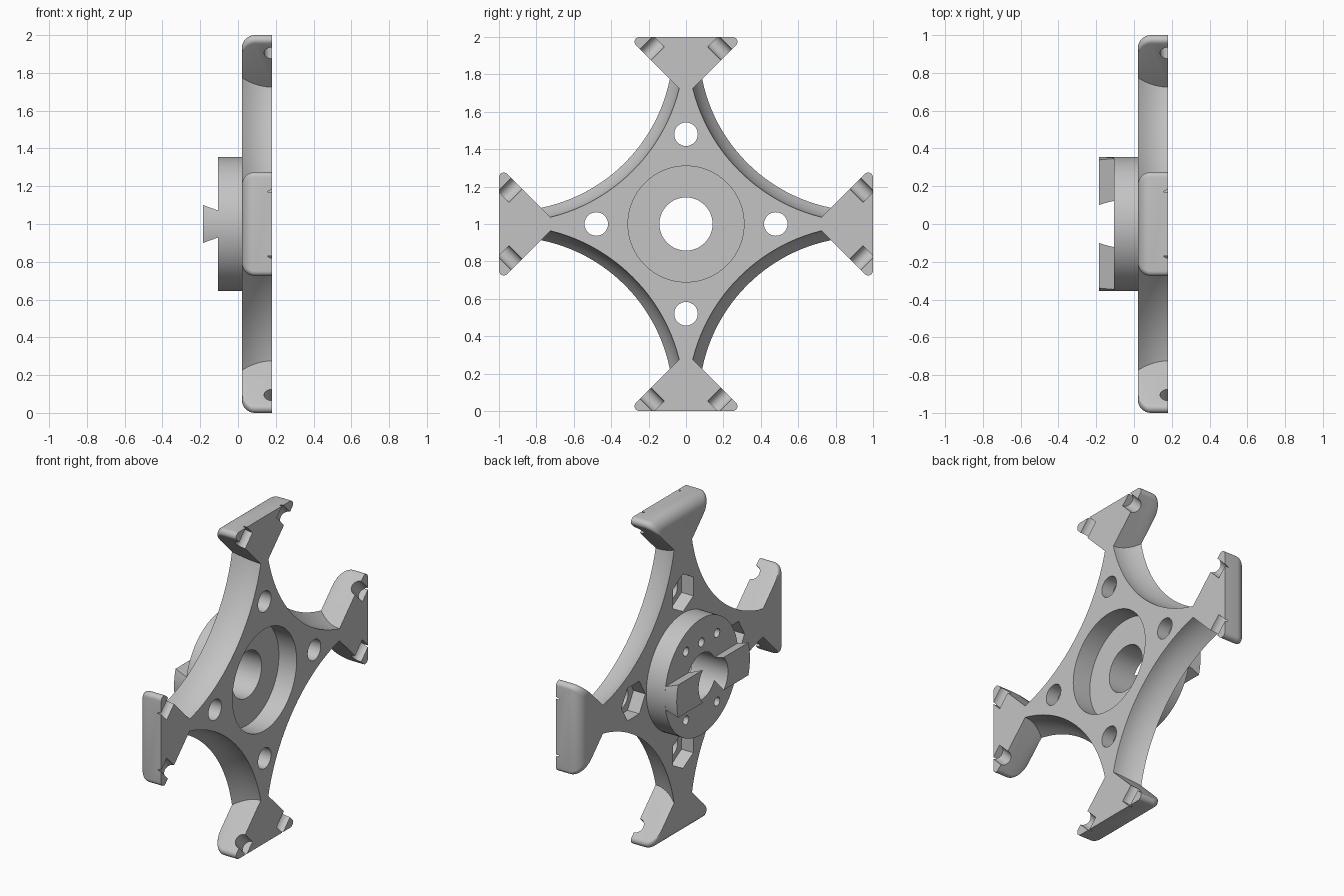
import bpy, bmesh, math
from mathutils import Matrix, Vector

if "Cube" in bpy.data.objects:
    bpy.data.objects.remove(bpy.data.objects["Cube"])

grey = bpy.data.materials.new("light_grey")
grey.use_nodes = True
colour = (0.55, 0.55, 0.55, 1)
grey.diffuse_color = colour
grey.node_tree.nodes["Principled BSDF"].inputs["Base Color"].default_value = colour

BACK, FACE = 0.02, 0.18      # plate thickness along x


def finish(name, bm):
    bmesh.ops.recalc_face_normals(bm, faces=bm.faces)
    mesh = bpy.data.meshes.new(name)
    bm.to_mesh(mesh)
    bm.free()
    mesh.materials.append(grey)
    ob = bpy.data.objects.new(name, mesh)
    bpy.context.collection.objects.link(ob)
    return ob


def loft(name, layers):
    """Solid through (x, outline) layers; outlines hold (y, z) from the centre."""
    bm = bmesh.new()
    rings = [[bm.verts.new((x, y, z + 1)) for y, z in pts] for x, pts in layers]
    for a, b in zip(rings, rings[1:]):
        for i in range(len(a)):
            j = (i + 1) % len(a)
            bm.faces.new((a[i], a[j], b[j], b[i]))
    bm.faces.new(rings[0])
    bm.faces.new(rings[-1])
    return finish(name, bm)


def circle(r, cy=0, cz=0, n=64, start=0.0):
    return [(cy + r * math.cos(start + math.tau * i / n),
             cz + r * math.sin(start + math.tau * i / n)) for i in range(n)]


def disc(name, r, x0, x1, cy=0, cz=0, n=64, start=0.0):
    pts = circle(r, cy, cz, n, start)
    return loft(name, [(x0, pts), (x1, pts)])


def turn(pts, k):
    """Quarter turns about the hub axis."""
    for _ in range(k):
        pts = [(-z, y) for y, z in pts]
    return pts


def combine(target, tool, operation="DIFFERENCE"):
    tool.hide_render = True
    mod = target.modifiers.new("combine", "BOOLEAN")
    mod.operation, mod.solver, mod.object = operation, "EXACT", tool
    bpy.context.view_layer.objects.active = target
    bpy.ops.object.modifier_apply(modifier=mod.name)
    bpy.data.objects.remove(tool)


def smooth(ob):
    bpy.ops.object.select_all(action="DESELECT")
    ob.select_set(True)
    bpy.context.view_layer.objects.active = ob
    bpy.ops.object.shade_smooth_by_angle(angle=math.radians(30))


# Four-armed plate: a square with coved round bites out of its corners
square = [(-0.78, -0.78), (0.78, -0.78), (0.78, 0.78), (-0.78, 0.78)]
body = loft("cross_plate", [(BACK, square), (FACE, square)])
for sy in (-1, 1):
    for sz in (-1, 1):
        layers = []
        for i in range(-1, 10):
            t = i / 8
            radius = 0.941 - 0.06 * (1 - t) ** 2
            layers.append((BACK + t * (FACE - BACK),
                           circle(radius, sy * 0.95, sz * 0.95, 128)))
        combine(body, loft("bite", layers))

# Round hub behind the plate
combine(body, disc("hub", 0.355, -0.105, 0.1, n=96), "UNION")


# Dovetail key across the hub, with ends following the hub rim
def key_outline(half):
    zs = [half * (i / 6 - 1) for i in range(13)]
    right = [(math.sqrt(0.354 ** 2 - z * z), z) for z in zs]
    return right + [(-y, z) for y, z in reversed(right)]


combine(body, loft("dovetail", [(-0.185, key_outline(0.1)),
                                (-0.095, key_outline(0.068))]), "UNION")

# Bore and front recess
combine(body, disc("bore", 0.142, -0.3, 0.3))
combine(body, disc("recess", 0.31, 0.06, 0.3, n=96))

# Bolt holes with hexagonal nut pockets at the back
for k in range(4):
    (cy, cz), = turn([(0.48, 0)], k)
    combine(body, disc("bolt_hole", 0.063, -0.05, 0.3, cy, cz, 32))
    combine(body, disc("nut_pocket", 0.115, -0.05, 0.1, cy, cz, 6, k * math.pi / 2))

# Small blind holes in the hub
for y, z in [(-0.15, 0.21), (0, 0.21), (0.15, 0.21), (-0.15, -0.21), (0.15, -0.21)]:
    combine(body, disc("pin_hole", 0.027, -0.2, -0.03, y, z, 20))
smooth(body)


# Flared pads at the arm ends, filleted along the outer back edge
def pad_outline(inset):
    r = 0.026
    cy, cz = 0.312 - 2.414 * r - inset, 1 - r - inset
    side = [(0.037, 0.725)]
    for i in range(9):
        a = math.radians(-45 + 135 * i / 8)
        side.append((cy + r * math.cos(a), cz + r * math.sin(a)))
    return side + [(-y, z) for y, z in reversed(side)]


FILLET = 0.07
for k, name in enumerate(["top_pad", "right_pad", "bottom_pad", "left_pad"]):
    layers = []
    for i in range(9):
        a = math.pi / 2 * i / 8
        layers.append((BACK + FILLET * (1 - math.cos(a)),
                       turn(pad_outline(FILLET * (1 - math.sin(a))), k)))
    layers.append((FACE, turn(pad_outline(0), k)))
    pad = loft(name, layers)

    # Half-round notches entering each slanted side
    for s in (-1, 1):
        (cy, cz), (ny, nz) = turn([(s * 0.217, 0.905), (s, -1)], k)
        bm = bmesh.new()
        place = (Matrix.Translation((FACE, cy, cz + 1)) @
                 Vector((0, ny, nz)).to_track_quat("Z", "Y").to_matrix().to_4x4())
        bmesh.ops.create_cone(bm, cap_ends=True, segments=32, radius1=0.042,
                              radius2=0.042, depth=0.2, matrix=place)
        combine(pad, finish("notch", bm))
    smooth(pad)
